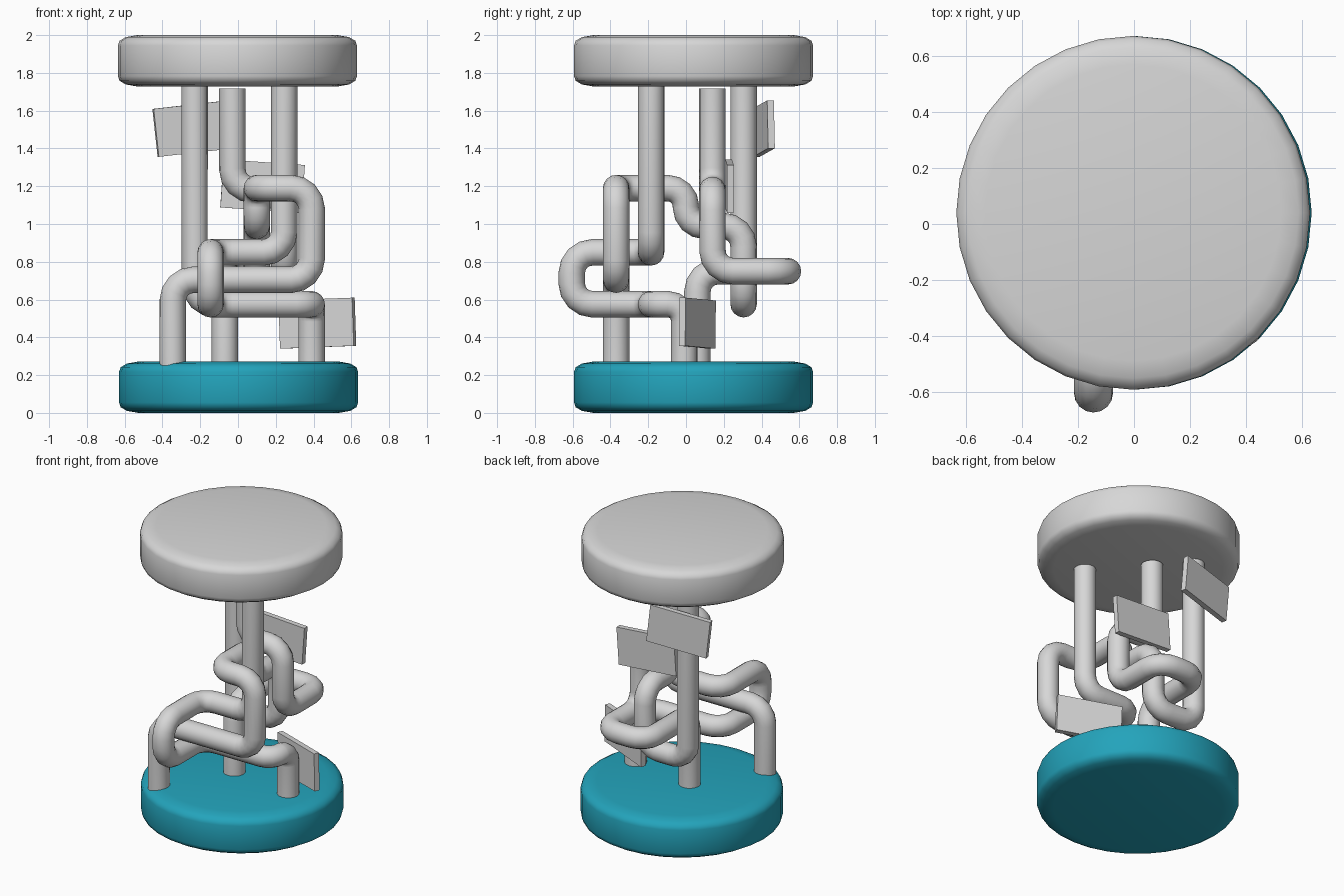
import bpy, bmesh, math
from mathutils import Vector, Matrix

cube = bpy.data.objects.get("Cube")
if cube:
    bpy.data.objects.remove(cube, do_unlink=True)


def material(name, rgb):
    m = bpy.data.materials.new(name)
    m.use_nodes = True
    color = (*rgb, 1)
    m.diffuse_color = color
    m.node_tree.nodes["Principled BSDF"].inputs["Base Color"].default_value = color
    return m


grey = material("light_grey", (0.68, 0.68, 0.68))
teal = material("teal", (0.017, 0.37, 0.5))
TUBE_RADIUS = 0.07
BEND = 0.11


def add_mesh(name, bm, mat):
    bmesh.ops.recalc_face_normals(bm, faces=bm.faces)
    mesh = bpy.data.meshes.new(name)
    bm.to_mesh(mesh)
    bm.free()
    mesh.materials.append(mat)
    obj = bpy.data.objects.new(name, mesh)
    bpy.context.collection.objects.link(obj)
    return obj


def select_only(obj):
    bpy.ops.object.select_all(action="DESELECT")
    obj.select_set(True)
    bpy.context.view_layer.objects.active = obj


def disc(name, x, z, mat):
    """Round slab with softened rims, spun from a half profile."""
    profile = [(0, 0), (0.53, 0), (0.592, 0.011), (0.624, 0.03), (0.633, 0.055),
               (0.633, 0.217), (0.624, 0.242), (0.592, 0.261), (0.53, 0.272), (0, 0.272)]
    bm = bmesh.new()
    verts = [bm.verts.new((r, 0, h)) for r, h in profile]
    edges = [bm.edges.new(pair) for pair in zip(verts, verts[1:])]
    bmesh.ops.spin(bm, geom=verts + edges, cent=(0, 0, 0), axis=(0, 0, 1),
                   angle=math.tau, steps=32)
    bmesh.ops.remove_doubles(bm, verts=bm.verts, dist=0.0005)
    obj = add_mesh(name, bm, mat)
    obj.location = (x, 0.04, z)
    select_only(obj)
    bpy.ops.object.shade_smooth_by_angle(angle=math.radians(40))


def rounded(points, steps=4):
    """Replace each corner of a path with a circular bend."""
    pts = [Vector(p) for p in points]
    path = [pts[0]]
    for a, b, c in zip(pts, pts[1:], pts[2:]):
        r = min(BEND, (a - b).length * 0.49, (c - b).length * 0.49)
        u, v = (a - b).normalized() * r, (c - b).normalized() * r
        center = b + u + v
        for i in range(steps + 1):
            t = i / steps * math.pi / 2
            path.append(center - v * math.cos(t) - u * math.sin(t))
    return path + [pts[-1]]


def tube(name, points):
    path = rounded(points)
    curve = bpy.data.curves.new(name, "CURVE")
    curve.dimensions = "3D"
    curve.bevel_depth = TUBE_RADIUS
    curve.bevel_resolution = 6
    curve.use_fill_caps = True
    spline = curve.splines.new("POLY")
    spline.points.add(len(path) - 1)
    for sp, p in zip(spline.points, path):
        sp.co = (*p, 1)
    curve.materials.append(grey)
    obj = bpy.data.objects.new(name, curve)
    bpy.context.collection.objects.link(obj)
    select_only(obj)
    bpy.ops.object.convert(target="MESH")
    bpy.ops.object.shade_smooth_by_angle(angle=math.radians(50))


def plate(name, center, along, height=0.255, thick=0.036):
    """Thin tag whose long side follows the given direction."""
    along = Vector(along)
    x = along.normalized()
    y = Vector((0, 0, 1)).cross(x).normalized()
    z = x.cross(y)
    frame = Matrix((x, y, z)).transposed().to_4x4()
    bm = bmesh.new()
    bmesh.ops.create_cube(bm, size=1)
    bmesh.ops.scale(bm, verts=bm.verts, vec=(along.length, thick, height))
    bmesh.ops.transform(bm, verts=bm.verts, matrix=Matrix.Translation(center) @ frame)
    add_mesh(name, bm, grey)


# Round slabs
disc("base_disc", 0.003, 0, teal)
disc("top_disc", -0.003, 1.728, grey)

# Interlaced tubes, each running from the top slab down to the base
tube("front_tube", [
    (0.245, -0.185, 1.75), (0.245, -0.185, 0.85), (-0.145, -0.185, 0.85),
    (-0.145, -0.605, 0.85), (-0.145, -0.605, 0.575), (-0.145, -0.185, 0.575),
    (0.39, -0.185, 0.575), (0.39, -0.01, 0.575), (0.39, -0.01, 0.25)])
tube("looped_tube", [
    (-0.23, 0.305, 1.75), (-0.23, 0.305, 0.575), (0.1, 0.305, 0.575),
    (0.1, 0.305, 0.99), (0.1, 0, 0.99), (0.1, 0, 1.19), (0.1, -0.37, 1.19),
    (0.39, -0.37, 1.19), (0.39, -0.37, 0.705), (-0.345, -0.37, 0.705),
    (-0.345, -0.37, 0.25)])
tube("rear_tube", [
    (-0.03, 0.14, 1.717), (-0.03, 0.14, 1.18), (0.245, 0.14, 1.18),
    (0.245, 0.14, 0.75), (0.245, 0.54, 0.75), (-0.07, 0.54, 0.75),
    (-0.07, 0.06, 0.75), (-0.07, 0.06, 0.25)])

# Tags fixed to the tubes
plate("upper_tag", (-0.236, 0.41, 1.505), (0.4, 0.08, 0.045))
plate("middle_tag", (0.13, 0.23, 1.2), (0.43, 0.01, -0.03))
plate("lower_tag", (0.42, 0.06, 0.475), (0.39, -0.16, 0.015))
